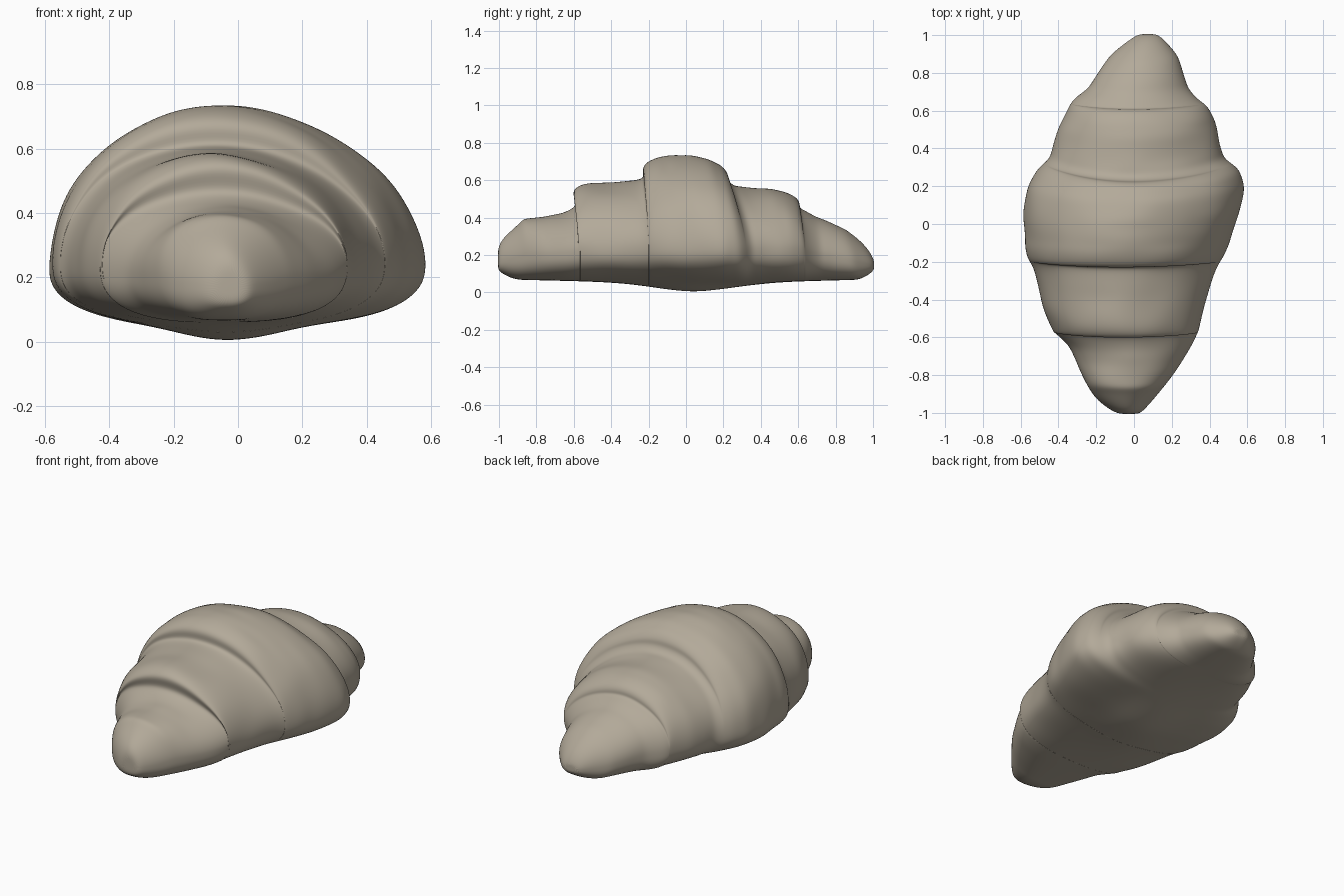
import bpy, bmesh, math
from mathutils import noise, Vector

if "Cube" in bpy.data.objects:
    bpy.data.objects.remove(bpy.data.objects["Cube"])

# Ridge line seen from the side: (y, z); the steps are the edges of the dough wraps
RIDGE = [(-1.005, .24), (-.985, .285), (-.94, .325), (-.895, .365), (-.87, .395), (-.84, .40), (-.75, .405),
         (-.66, .425), (-.605, .45), (-.585, .475), (-.605, .525), (-.598, .555), (-.55, .58), (-.40, .588),
         (-.26, .602), (-.222, .615), (-.235, .665), (-.215, .70), (-.16, .722), (-.07, .735), (.02, .735),
         (.12, .715), (.195, .675), (.225, .635), (.222, .605), (.25, .572), (.33, .56), (.45, .555),
         (.54, .535), (.595, .505), (.61, .47), (.605, .45), (.64, .435), (.69, .405), (.76, .38),
         (.85, .34), (.92, .29), (.975, .235), (1.005, .18)]
# Outline seen from the top: (y, left x, right x)
OUTLINE = [(-1.01, -.07, .02), (-.985, -.125, .05), (-.93, -.20, .10), (-.85, -.25, .17), (-.78, -.285, .22),
           (-.70, -.32, .27), (-.62, -.36, .32), (-.57, -.43, .34), (-.45, -.485, .37), (-.35, -.505, .395),
           (-.22, -.535, .44), (-.17, -.57, .475), (0, -.585, .54), (.10, -.585, .57), (.20, -.565, .585),
           (.29, -.51, .56), (.35, -.45, .475), (.42, -.43, .455), (.52, -.395, .44), (.61, -.355, .405),
           (.67, -.315, .325), (.71, -.25, .29), (.80, -.19, .265), (.90, -.12, .225), (.97, -.03, .17),
           (1.01, .03, .12)]
SIDES = 56


def outline(y):
    y = max(OUTLINE[0][0], min(OUTLINE[-1][0], y))
    for a, b in zip(OUTLINE, OUTLINE[1:]):
        if y <= b[0]:
            f = (y - a[0]) / (b[0] - a[0])
            return a[1] + f * (b[1] - a[1]), a[2] + f * (b[2] - a[2])
    return OUTLINE[-1][1:]


def slant(s):
    # wrap edges run backward as they come down the sides
    return (.03 + .07 * math.exp(-((s - .25) / .2) ** 2)) * max(0, 1 - s ** 4)


def section(bm, s, top):
    left, right = outline(s + slant(s))
    base = .045 + .025 * abs(s) + .045 * max(0, (abs(s) - .9) / .1) ** 2
    mid = min(.24, base + .42 * (top - base))
    peak = (left + right) / 2 - .02 * (1 - abs(s) ** 3)
    ring = []
    for i in range(SIDES):
        t = 2 * math.pi * i / SIDES
        c, n = math.cos(t), math.sin(t)
        half = right - peak if c > 0 else peak - left
        power = (1.85 if c > 0 else 2.0) if n > 0 else 2.6
        x = peak + math.copysign(half * abs(c) ** (2 / power), c)
        rise = (top - mid) if n > 0 else (mid - base)
        z = mid + math.copysign(rise * abs(n) ** (2 / power), n)
        y = s + slant(s) * (1 - max(0, n) ** 1.5)
        if n < 0:  # sagging belly under the middle
            z -= .045 * -n * math.exp(-(x + .03) ** 2 / .03 - (y - .04) ** 2 / .08)
        wobble = .008 * noise.noise(Vector((x * 5, y * 9, z * 5)))
        d = Vector((c, 0, n if n > 0 else 0)) * wobble
        ring.append(bm.verts.new(Vector((x, y, z)) + d))
    return ring


# Croissant body: one skin lofted through all sections
bm = bmesh.new()
stations = []
for a, b in zip(RIDGE, RIDGE[1:]):
    stations.append(a)
    if b[0] - a[0] > .06:
        stations.append(((a[0] + b[0]) / 2, (a[1] + b[1]) / 2))
stations.append(RIDGE[-1])
rings = [section(bm, s, z) for s, z in stations]
for r, q in zip(rings, rings[1:]):
    for i in range(SIDES):
        j = (i + 1) % SIDES
        bm.faces.new((r[i], r[j], q[j], q[i]))
# Rounded end caps
for r in (rings[0], rings[-1]):
    centre = bm.verts.new(sum((v.co for v in r), Vector()) / SIDES)
    for i in range(SIDES):
        bm.faces.new((r[i], r[(i + 1) % SIDES], centre))
bmesh.ops.recalc_face_normals(bm, faces=bm.faces)
mesh = bpy.data.meshes.new("croissant")
bm.to_mesh(mesh)
bm.free()
mesh.shade_smooth()

crust = bpy.data.materials.new("baked crust")
crust.diffuse_color = (.45, .40, .32, 1)
crust.use_nodes = True
crust.node_tree.nodes["Principled BSDF"].inputs["Base Color"].default_value = crust.diffuse_color
mesh.materials.append(crust)
body = bpy.data.objects.new("croissant", mesh)
bpy.context.collection.objects.link(body)
sub = body.modifiers.new("smooth dough", 'SUBSURF')
sub.levels = sub.render_levels = 2
